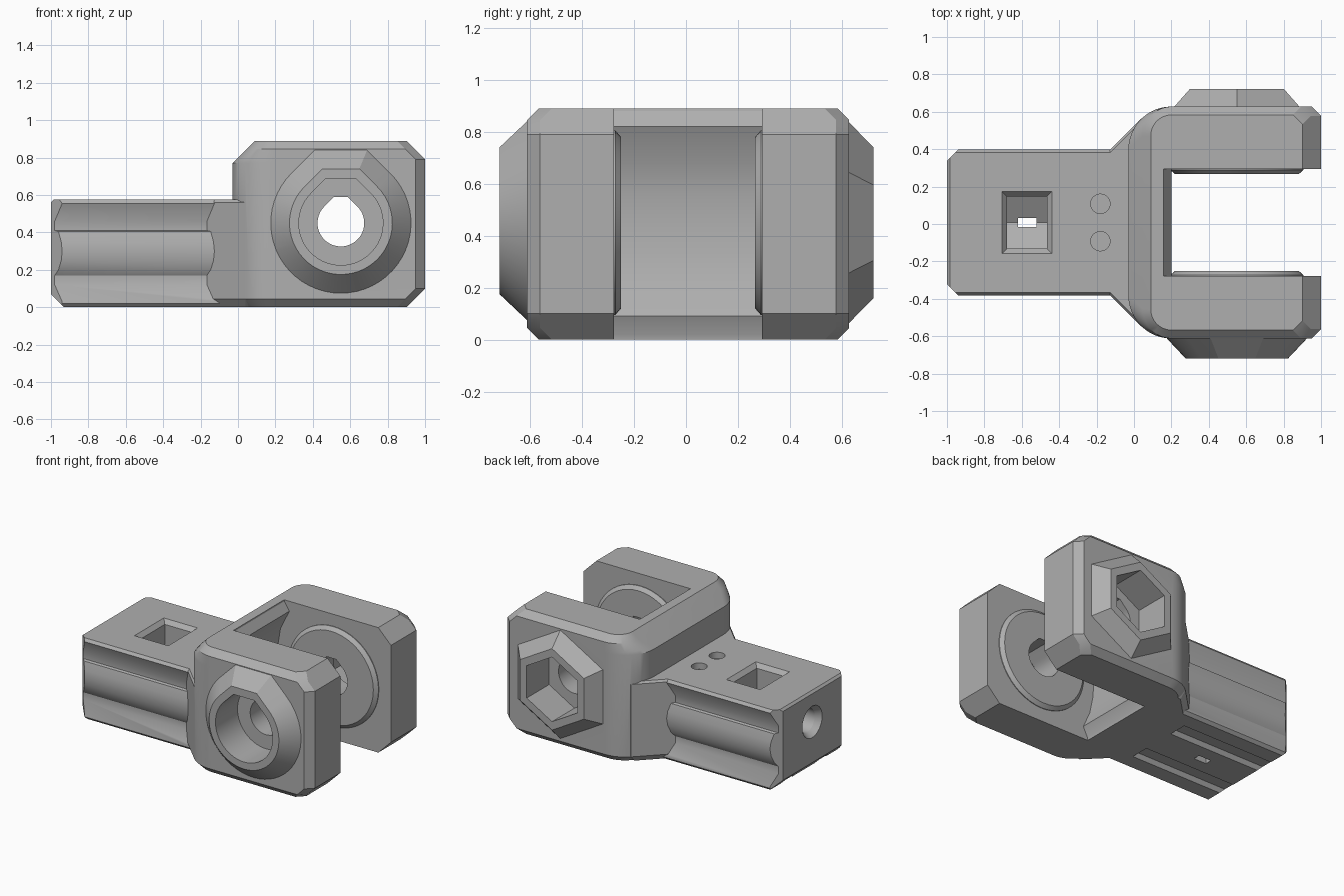
import bpy, bmesh
from math import sin, cos, pi, radians, sqrt

if "Cube" in bpy.data.objects:
    bpy.data.objects.remove(bpy.data.objects["Cube"], do_unlink=True)

grey = bpy.data.materials.new("plain grey")
grey.use_nodes = True
grey.diffuse_color = (0.43, 0.43, 0.43, 1)
grey.node_tree.nodes["Principled BSDF"].inputs["Base Color"].default_value = (0.43, 0.43, 0.43, 1)

PIN_X, PIN_Z = 0.55, 0.45
MID_Y = 0.008


def loft(name, rings):
    """Solid skinned through rings that share a point count."""
    bm = bmesh.new()
    rows = [[bm.verts.new(p) for p in ring] for ring in rings]
    n = len(rows[0])
    for a, b in zip(rows, rows[1:]):
        for i in range(n):
            j = (i + 1) % n
            bm.faces.new((a[i], a[j], b[j], b[i]))
    bm.faces.new(rows[0])
    bm.faces.new(rows[-1])
    bmesh.ops.recalc_face_normals(bm, faces=bm.faces)
    mesh = bpy.data.meshes.new(name)
    bm.to_mesh(mesh)
    bm.free()
    mesh.materials.append(grey)
    ob = bpy.data.objects.new(name, mesh)
    bpy.context.collection.objects.link(ob)
    return ob


def along(axis, pts, t):
    """Place 2D points on the plane across an axis at distance t."""
    if axis == "x":
        return [(t, a, b) for a, b in pts]
    if axis == "y":
        return [(a, t, b) for a, b in pts]
    return [(a, b, t) for a, b in pts]


def prism(name, axis, pts, lo, hi):
    return loft(name, [along(axis, pts, lo), along(axis, pts, hi)])


def box(name, x0, x1, y0, y1, z0, z1):
    return prism(name, "z", [(x0, y0), (x1, y0), (x1, y1), (x0, y1)], z0, z1)


def combine(target, other, operation):
    mod = target.modifiers.new("join", "BOOLEAN")
    mod.operation, mod.object, mod.solver = operation, other, "EXACT"
    bpy.context.view_layer.objects.active = target
    bpy.ops.object.modifier_apply(modifier=mod.name)
    bpy.data.objects.remove(other, do_unlink=True)


def circle(r, cx, cz, n=48, start=0.0):
    return [(cx + r * cos(start + 2 * pi * i / n), cz + r * sin(start + 2 * pi * i / n))
            for i in range(n)]


def teardrop(r, h):
    """Circle with 45 degree shoulders and a flat top at height h."""
    arc = [radians(135 + 270 * i / 40) for i in range(41)]
    pts = [(PIN_X + r * cos(a), PIN_Z + r * sin(a)) for a in arc]
    w = r * sqrt(2) - h
    return pts + [(PIN_X + w, PIN_Z + h), (PIN_X - w, PIN_Z + h)]


def hexagon(r):
    return circle(r, PIN_X, PIN_Z, 6, pi / 2)


def fork_ring(z, x0, x1, half, r):
    """Plan outline: rounded at the root, small chamfers at the tips."""
    upper = [(x1, half - 0.05), (x1 - 0.05, half)]
    for i in range(13):
        a = pi / 2 + pi / 2 * i / 12
        upper.append((x0 + r + r * cos(a), half - r + r * sin(a)))
    pts = upper + [(x, -y) for x, y in reversed(upper)]
    return [(x, y + MID_Y, z) for x, y in pts]


# Fork block, with chamfered top, bottom and tips
body = loft("fork_bracket", [
    fork_ring(0, 0.02, 0.9, 0.575, 0.18),
    fork_ring(0.045, -0.03, 0.945, 0.62, 0.23),
    fork_ring(0.1, -0.03, 1, 0.62, 0.23),
    fork_ring(0.77, -0.03, 1, 0.62, 0.23),
    fork_ring(0.79, -0.01, 1, 0.62, 0.21),
    fork_ring(0.845, 0.045, 0.945, 0.62, 0.16),
    fork_ring(0.89, 0.09, 0.9, 0.575, 0.11)])

# Tail with ribbed sides
side = [(0.37, 0), (0.39, 0.02), (0.39, 0.03), (0.35, 0.12), (0.35, 0.17),
        (0.37, 0.2), (0.385, 0.25), (0.39, 0.3), (0.385, 0.35), (0.37, 0.405),
        (0.35, 0.41), (0.35, 0.46), (0.39, 0.555), (0.375, 0.575)]
section = [(y + MID_Y, z) for y, z in side] + [(MID_Y - y, z) for y, z in reversed(side)]
tail = prism("tail", "x", section, -1, 0.1)
plan = [(-1, 0.33), (-0.93, 0.4), (0.2, 0.4)]
plan = [(x, y + MID_Y) for x, y in plan] + [(x, MID_Y - y) for x, y in reversed(plan)]
combine(tail, prism("end_trim", "z", plan, -0.1, 0.7), "INTERSECT")
trim = [(-1, 0.07), (-0.93, 0), (-0.93, -0.1), (0.2, -0.1), (0.2, 0.7),
        (-0.985, 0.7), (-0.985, 0.575), (-1, 0.56)]
combine(tail, prism("edge_trim", "y", trim, -1, 1), "INTERSECT")

# Gusset that flares the tail into the fork
def gusset_ring(z, inset):
    half = [(-0.22, 0.296 - inset), (0.04, 0.556 - inset), (0.15, 0.556 - inset)]
    pts = half + [(x, -y) for x, y in reversed(half)]
    return [(x, y + MID_Y, z) for x, y in pts]

gusset = loft("gusset", [gusset_ring(0, 0.05), gusset_ring(0.045, 0),
                         gusset_ring(0.56, 0), gusset_ring(0.575, 0.015)])
combine(body, gusset, "UNION")
combine(body, tail, "UNION")

# Slot between the arms, with a hollowed back wall
slot = [(0.15, 0.95), (0.16, 0.88), (0.2, 0.82), (0.13, 0.68), (0.11, 0.56), (0.105, 0.45),
        (0.115, 0.33), (0.14, 0.21), (0.195, 0.09), (0.16, 0.02), (0.15, -0.05),
        (1.1, -0.05), (1.1, 0.95)]
combine(body, prism("slot", "y", slot, MID_Y - 0.285, MID_Y + 0.285), "DIFFERENCE")

# Outer bosses: round seat in front, six-sided seat behind
front_boss = loft("front_boss", [along("y", teardrop(r, h), y) for r, h, y in
                                 ((0.375, 0.39, -0.5), (0.375, 0.39, -0.612), (0.275, 0.29, -0.718))])
back_boss = loft("back_boss", [along("y", hexagon(r), y) for r, y in
                               ((0.388, 0.5), (0.388, 0.626), (0.29, 0.722))])
combine(body, front_boss, "UNION")
combine(body, back_boss, "UNION")

# Washer pads on the inner faces
for s in (-1, 1):
    pad = loft("pad", [along("y", circle(r, PIN_X, PIN_Z), MID_Y + s * d) for r, d in
                       ((0.355, 0.33), (0.355, 0.28), (0.33, 0.258))])
    combine(body, pad, "UNION")

# Pin hole, bolt head seat and nut seat
combine(body, prism("pin_hole", "y", teardrop(0.125, 0.14), -1, 1), "DIFFERENCE")
combine(body, prism("head_seat", "y", teardrop(0.225, 0.235), -1, -0.47), "DIFFERENCE")
combine(body, prism("nut_seat", "y", hexagon(0.23), 0.47, 1), "DIFFERENCE")

# Nut pocket in the tail: V floor, straight walls, flared mouth
pocket = [(-0.14, 0.7), (-0.14, 0.26), (0, 0.18), (0.14, 0.26), (0.14, 0.7)]
pocket = [(y + MID_Y, z) for y, z in pocket]
combine(body, prism("pocket", "x", pocket, -0.68, -0.465), "DIFFERENCE")

def mouth_ring(z, g):
    x0, x1, h = -0.68 - g, -0.465 + g, 0.14 + g
    return [(x0, MID_Y - h, z), (x1, MID_Y - h, z), (x1, MID_Y + h, z), (x0, MID_Y + h, z)]

combine(body, loft("mouth", [mouth_ring(0.54, -0.005), mouth_ring(0.58, 0.03)]), "DIFFERENCE")

# Bolt bore in the tail end, with a countersunk mouth
bore = loft("bore", [along("x", circle(r, MID_Y, 0.36, 32), x) for r, x in
                     ((0.125, -1.02), (0.085, -0.96), (0.085, -0.3))])
combine(body, bore, "DIFFERENCE")

# Magnet holes on top, grooves and drain slot below
for y in (0.108, -0.092):
    combine(body, prism("magnet_hole", "z", circle(0.052, -0.18, y, 24), 0.53, 0.7), "DIFFERENCE")
for s in (-1, 1):
    y = MID_Y + s * 0.19
    groove = [(y - 0.08, -0.02), (y - 0.05, 0.03), (y + 0.05, 0.03), (y + 0.08, -0.02)]
    combine(body, prism("groove", "x", groove, -1.1, -0.2), "DIFFERENCE")
combine(body, box("drain", -0.62, -0.52, MID_Y - 0.025, MID_Y + 0.025, -0.1, 0.22), "DIFFERENCE")

bpy.ops.object.select_all(action="DESELECT")
body.select_set(True)
bpy.context.view_layer.objects.active = body
bpy.ops.object.shade_smooth_by_angle(angle=radians(25))
